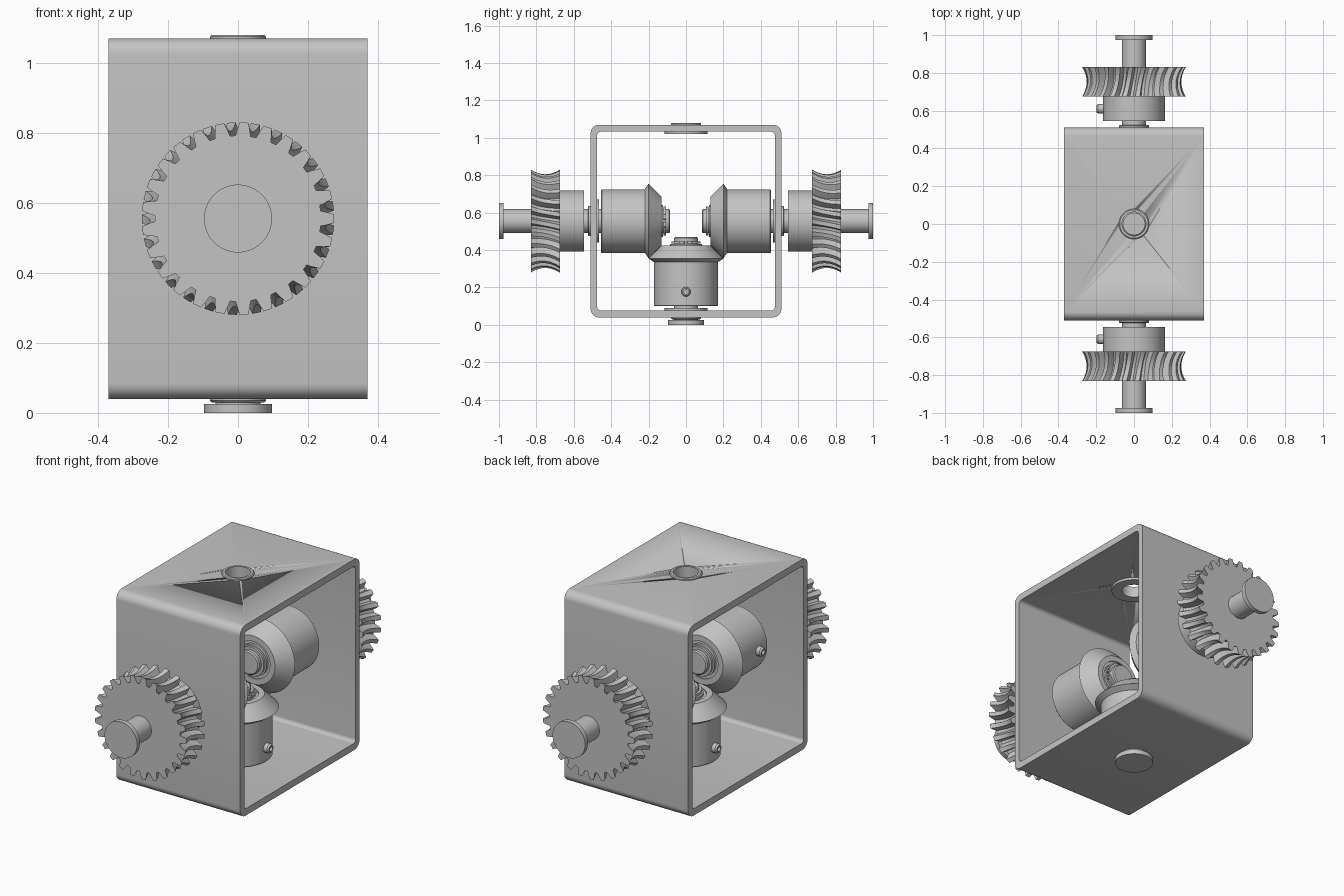
import bpy, bmesh, math
from mathutils import Matrix, Vector

if "Cube" in bpy.data.objects:
    bpy.data.objects.remove(bpy.data.objects["Cube"])

steel = bpy.data.materials.new("steel_grey")
steel.use_nodes = True
grey = (0.55, 0.55, 0.55, 1)
steel.diffuse_color = grey
steel.node_tree.nodes["Principled BSDF"].inputs["Base Color"].default_value = grey

# Every axle meets at the hub centre; local z points outward along the axle
centre = Matrix.Translation((0, 0, 0.555))
AXES = {
    "front": centre @ Matrix.Rotation(math.pi / 2, 4, "X"),
    "back": centre @ Matrix.Rotation(math.pi, 4, "Z") @ Matrix.Rotation(math.pi / 2, 4, "X"),
    "bottom": centre @ Matrix.Rotation(math.pi, 4, "X"),
    "top": centre,
}


def finish(name, bm, matrix=None):
    bmesh.ops.recalc_face_normals(bm, faces=bm.faces)
    if matrix:
        bm.transform(matrix)
    mesh = bpy.data.meshes.new(name)
    bm.to_mesh(mesh)
    bm.free()
    mesh.materials.append(steel)
    obj = bpy.data.objects.new(name, mesh)
    bpy.context.collection.objects.link(obj)
    bpy.ops.object.select_all(action="DESELECT")
    obj.select_set(True)
    bpy.context.view_layer.objects.active = obj
    bpy.ops.object.shade_smooth_by_angle(angle=math.radians(30))
    return obj


def skin(bm, rings, closed=False):
    """Join rings of vertices with quads, capping or closing the ends."""
    n = len(rings[0])
    pairs = list(zip(rings, rings[1:]))
    if closed:
        pairs.append((rings[-1], rings[0]))
    for a, b in pairs:
        for i in range(n):
            k = (i + 1) % n
            bm.faces.new((a[i], a[k], b[k], b[i]))
    if not closed:
        bm.faces.new(rings[0])
        bm.faces.new(rings[-1])


def lathe(name, profile, matrix, bored=False, sides=64):
    """Turn (radius, height) points around local z."""
    bm = bmesh.new()
    rings = []
    for r, t in profile:
        angles = [math.tau * i / sides for i in range(sides)]
        rings.append([bm.verts.new((r * math.cos(a), r * math.sin(a), t)) for a in angles])
    skin(bm, rings, bored)
    return finish(name, bm, matrix)


def rounded_square(lo_y, hi_y, lo_z, hi_z, radius, steps=8):
    corners = [(hi_y - radius, hi_z - radius), (lo_y + radius, hi_z - radius),
               (lo_y + radius, lo_z + radius), (hi_y - radius, lo_z + radius)]
    points = []
    for q, (y, z) in enumerate(corners):
        for s in range(steps + 1):
            a = (q + s / steps) * math.pi / 2
            points.append((y + radius * math.cos(a), z + radius * math.sin(a)))
    return points


# Box frame, open on both x sides
outer = rounded_square(-0.51, 0.51, 0.04, 1.07, 0.045)
inner = rounded_square(-0.475, 0.475, 0.077, 1.033, 0.02)
bm = bmesh.new()
loops = [[bm.verts.new((x, y, z)) for y, z in ring]
         for ring, x in ((outer, -0.37), (outer, 0.37), (inner, 0.37), (inner, -0.37))]
skin(bm, loops, closed=True)
frame = finish("box_frame", bm)

# Bore through the top of the frame
cutter = lathe("bore_cutter", [(0.075, 0.4), (0.075, 0.6)], AXES["top"])
cutter.hide_render = True
cut = frame.modifiers.new("bore", "BOOLEAN")
cut.operation = "DIFFERENCE"
cut.object = cutter
bpy.context.view_layer.objects.active = frame
bpy.ops.object.modifier_apply(modifier=cut.name)
bpy.data.objects.remove(cutter)


def bushing(side):
    lathe(side + "_bushing",
          [(0.063, 0.465), (0.115, 0.465), (0.115, 0.48), (0.08, 0.48),
           (0.08, 0.52), (0.075, 0.525), (0.063, 0.525)], AXES[side], bored=True)


def shaft(side, end):
    lathe(side + "_shaft",
          [(0.058, 0.085), (0.064, 0.091), (0.064, end - 0.025),
           (0.097, end - 0.025), (0.097, end)], AXES[side])


def bevel_gear(side):
    lathe(side + "_bevel_gear",
          [(0.165, 0.455), (0.17, 0.45), (0.17, 0.22), (0.2, 0.2),
           (0.13, 0.13), (0.1, 0.13), (0.1, 0.137)], AXES[side])
    lathe(side + "_washer",
          [(0.063, 0.123), (0.085, 0.123), (0.085, 0.138), (0.063, 0.138)], AXES[side], bored=True)


def retaining_clip(side):
    """Open spring ring with two ears at its gap."""
    bm = bmesh.new()
    rings = []
    for i in range(33):
        a = 0.25 + (math.tau - 0.5) * i / 32
        rings.append([bm.verts.new((r * math.cos(a), r * math.sin(a), t))
                      for r, t in ((0.06, 0.108), (0.078, 0.108), (0.078, 0.12), (0.06, 0.12))])
    skin(bm, rings)
    finish(side + "_retaining_clip", bm, AXES[side])
    for n, a in enumerate((0.25, -0.25)):
        spot = Matrix.Translation((0.08 * math.cos(a), 0.08 * math.sin(a), 0.108))
        lathe(f"{side}_clip_ear_{n + 1}",
              [(0.006, 0), (0.015, 0), (0.015, 0.012), (0.006, 0.012)],
              AXES[side] @ spot, bored=True, sides=16)


def set_screw(name, side, height, world_x):
    """Socket screw pointing along world x from the axle."""
    origin = AXES[side] @ Vector((0, 0, height))
    turn = Matrix.Rotation(world_x * math.pi / 2, 4, "Y")
    lathe(name, [(0.025, 0.14), (0.025, 0.19), (0.019, 0.198), (0.012, 0.198), (0.012, 0.175)],
          Matrix.Translation(origin) @ turn, sides=24)


def worm_wheel(side, teeth=25, slices=10):
    """Throated wheel with slanted, tapered teeth."""
    bm = bmesh.new()
    pitch = math.tau / teeth
    tooth = ((-0.092, 0.237), (-0.07, 0.255), (-0.045, 0.275),
             (0.045, 0.275), (0.07, 0.255), (0.092, 0.237))
    rings = []
    for j in range(slices + 1):
        u = 2 * j / slices - 1
        throat = 0.024 * (1 - u * u)
        ring = []
        for k in range(teeth):
            for da, r in tooth:
                a = k * pitch + da + 0.06 * (u - 1)
                ring.append(bm.verts.new(((r - throat) * math.cos(a),
                                          (r - throat) * math.sin(a), 0.7525 + 0.0775 * u)))
        rings.append(ring)
    skin(bm, rings)
    finish(side + "_worm_wheel", bm, AXES[side])
    lathe(side + "_wheel_hub", [(0.163, 0.545), (0.163, 0.68)], AXES[side])


# Shared axle parts
for side in AXES:
    bushing(side)
for side, end in (("front", 1.0), ("back", 1.0), ("bottom", 0.555)):
    shaft(side, end)
    bevel_gear(side)
    retaining_clip(side)
    set_screw(side + "_gear_screw", side, 0.378, -1)
set_screw("bottom_gear_screw_opposite", "bottom", 0.378, 1)

# Outer wheels on the two side axles
for side in ("front", "back"):
    worm_wheel(side)
    set_screw(side + "_hub_screw", side, 0.61, -1)
